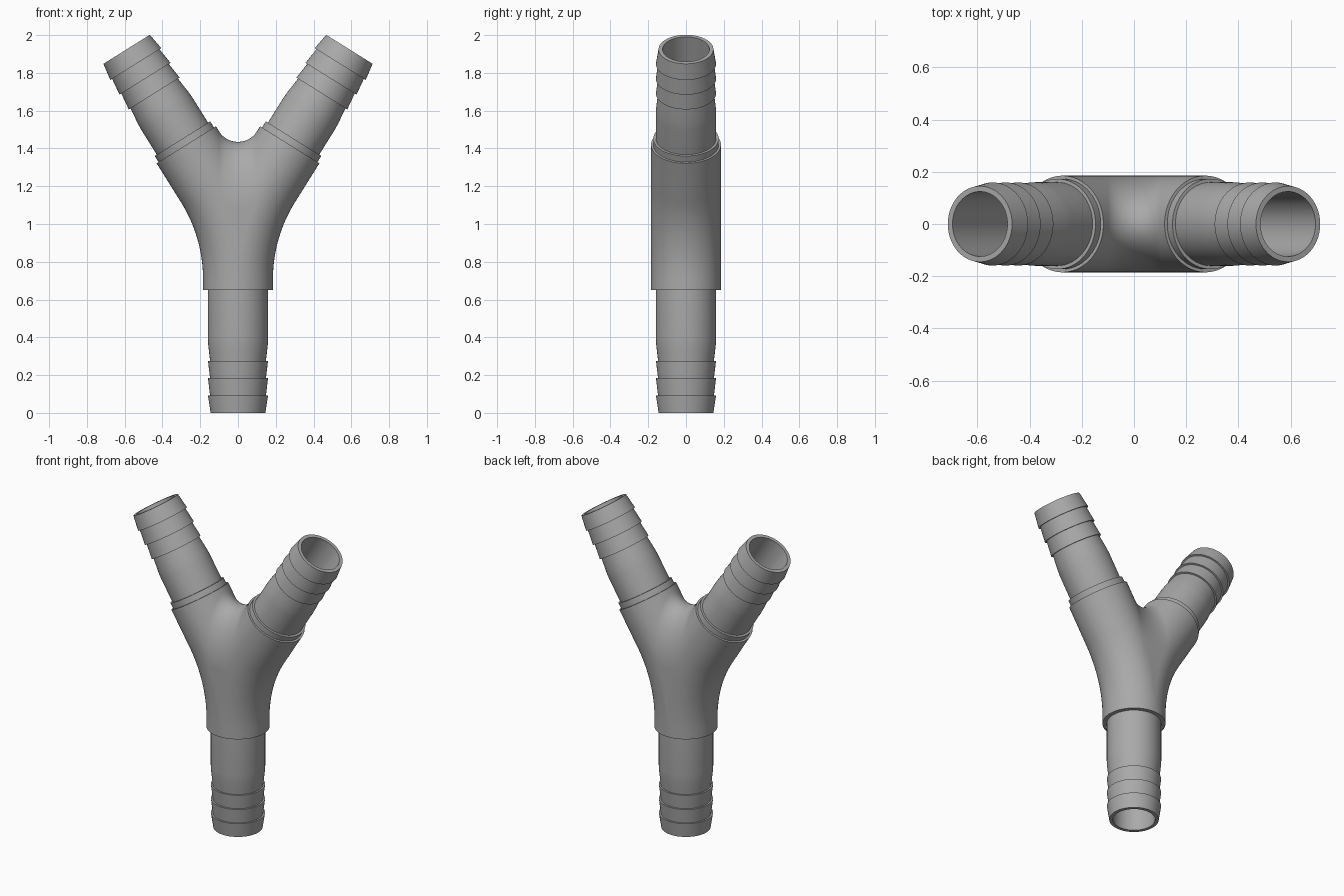
import bpy, bmesh, math
from mathutils import Matrix, Vector

if "Cube" in bpy.data.objects:
    bpy.data.objects.remove(bpy.data.objects["Cube"])

TILT = math.radians(32)        # arm angle from vertical
FORK = 0.981                   # height where the axes meet
TIP = 1.113                    # fork to arm tip
ARM_END = TIP - 0.596          # fork to arm end of the body
BASE = 0.65                    # underside of the body
BODY_R, BORE_R = 0.185, 0.124
BEND_R, CROTCH_R = 0.95, 0.118
SEGS = 64

grey = bpy.data.materials.new("grey plastic")
grey.use_nodes = True
COLOUR = (0.40, 0.40, 0.40, 1)
grey.diffuse_color = COLOUR
grey.node_tree.nodes["Principled BSDF"].inputs["Base Color"].default_value = COLOUR


def finish(name, bm):
    bmesh.ops.recalc_face_normals(bm, faces=bm.faces)
    mesh = bpy.data.meshes.new(name)
    bm.to_mesh(mesh)
    bm.free()
    mesh.materials.append(grey)
    obj = bpy.data.objects.new(name, mesh)
    bpy.context.collection.objects.link(obj)
    return obj


def smooth(obj):
    bpy.ops.object.select_all(action="DESELECT")
    obj.select_set(True)
    bpy.context.view_layer.objects.active = obj
    bpy.ops.object.shade_smooth_by_angle(angle=math.radians(25))


def skin(bm, rings):
    for a, b in zip(rings, rings[1:]):
        for i in range(len(a)):
            j = (i + 1) % len(a)
            bm.faces.new((a[i], a[j], b[j], b[i]))


def lathe(name, profile, matrix, capped=False):
    bm = bmesh.new()
    rings = []
    for r, t in profile:
        angles = [math.tau * i / SEGS for i in range(SEGS)]
        rings.append([bm.verts.new(matrix @ Vector((r * math.cos(a), r * math.sin(a), t)))
                      for a in angles])
    skin(bm, rings)
    if capped:
        bm.faces.new(rings[0])
        bm.faces.new(rings[-1])
    return finish(name, bm)


def outline(w):
    """Filleted fork outline in x and z whose branches have half width w."""
    s, c = math.sin(TILT), math.cos(TILT)
    start = FORK - BEND_R * math.tan(TILT / 2)
    half = [(w, BASE)]
    for i in range(17):                                   # outer bend
        a = TILT * i / 16
        half.append((BEND_R - (BEND_R - w) * math.cos(a),
                     start + (BEND_R - w) * math.sin(a)))
    ex, ez = ARM_END * s, FORK + ARM_END * c
    half += [(ex + c * w, ez - s * w), (ex - c * w, ez + s * w)]
    centre = FORK + (w + CROTCH_R) / s
    for i in range(12):                                   # crotch fillet
        b = TILT + (math.pi / 2 - TILT) * i / 12
        half.append((CROTCH_R * math.cos(b), centre - CROTCH_R * math.sin(b)))
    return half + [(0, centre - CROTCH_R)] + [(-x, z) for x, z in reversed(half)]


# Forked body: outlines stacked from front to back
bm = bmesh.new()
rings = []
for i in range(41):
    a = math.radians(-88.5 + 177 * i / 40)
    rings.append([bm.verts.new((x, BODY_R * math.sin(a), z))
                  for x, z in outline(BODY_R * math.cos(a))])
skin(bm, rings)
bm.faces.new(rings[0])
bm.faces.new(rings[-1])
body = finish("forked_body", bm)


def arm_matrix(side):
    tip = Vector((side * TIP * math.sin(TILT), 0, FORK + TIP * math.cos(TILT)))
    return Matrix.Translation(tip) @ Matrix.Rotation(side * (math.pi + TILT), 4, "Y")


# Barbed spigots, measured from the tip inwards
barbs = [(0.145, 0)]
for k in (1, 2, 3):
    barbs += [(0.159, 0.092 * k), (0.148, 0.092 * k)]
barbs += [(0.153, 0.32), (0.158, 0.365), (0.160, 0.40)]
collar = [(0.160, 0.558), (0.173, 0.558), (0.173, 0.596)]
branches = [("lower_spigot", Matrix.Identity(4), [(0.160, BASE)], BASE, 1.0),
            ("left_spigot", arm_matrix(1), collar, 0.596, TIP),
            ("right_spigot", arm_matrix(-1), collar, 0.596, TIP)]

for name, matrix, root, length, reach in branches:
    smooth(lathe(name, [(BORE_R, length), (BORE_R, 0)] + barbs + root, matrix))
    # Bore through the body
    cutter = lathe("bore_cutter", [(BORE_R, length - 0.1), (BORE_R, reach)], matrix, True)
    cutter.hide_render = True
    mod = body.modifiers.new("bore", "BOOLEAN")
    mod.operation, mod.solver, mod.object = "DIFFERENCE", "EXACT", cutter
    bpy.context.view_layer.objects.active = body
    bpy.ops.object.modifier_apply(modifier=mod.name)
    bpy.data.objects.remove(cutter)
smooth(body)
